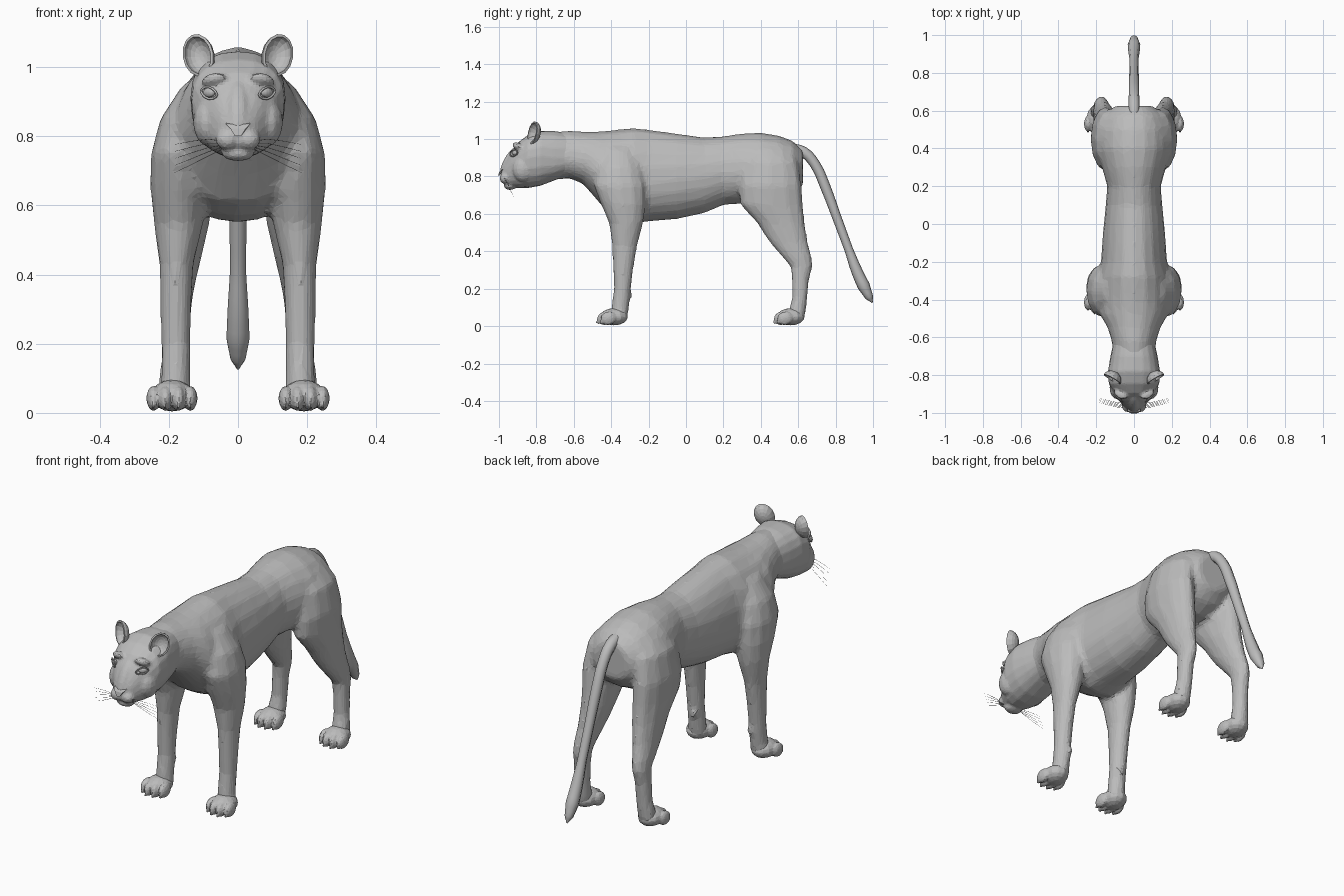
import bpy, bmesh, math
from mathutils import Matrix, Vector, Euler

if "Cube" in bpy.data.objects:
    bpy.data.objects.remove(bpy.data.objects["Cube"])

fur = bpy.data.materials.new("grey_fur")
fur.use_nodes = True
GREY = (0.5, 0.5, 0.5, 1)
fur.diffuse_color = GREY
fur.node_tree.nodes["Principled BSDF"].inputs["Base Color"].default_value = GREY


def loft(bm, rings):
    """Skin a list of point rings and cap both ends."""
    rows = [[bm.verts.new(p) for p in ring] for ring in rings]
    n = len(rows[0])
    for a, b in zip(rows, rows[1:]):
        for i in range(n):
            j = (i + 1) % n
            bm.faces.new((a[i], a[j], b[j], b[i]))
    bm.faces.new(rows[0])
    bm.faces.new(rows[-1])


def angles(n):
    return [2 * math.pi * i / n for i in range(n)]


def spine_ring(y, w, mid, top, low, n=20, square=1.0):
    """Cross-section across the body, widest at height mid."""
    ring = []
    for t in angles(n):
        c, s = math.cos(t), math.sin(t)
        c = math.copysign(abs(c) ** square, c)
        s = math.copysign(abs(s) ** square, s)
        ring.append((w * c, y, mid + s * ((top - mid) if s > 0 else (mid - low))))
    return ring


def leg_ring(side, z, x, rx, y, ry, n=12):
    return [(side * (x + rx * math.cos(t)), y + ry * math.sin(t), z) for t in angles(n)]


def blob(bm, centre, size, tilt=(0, 0, 0), u=12, v=8):
    m = Matrix.LocRotScale(Vector(centre), Euler(tilt), Vector(size))
    return bmesh.ops.create_uvsphere(bm, u_segments=u, v_segments=v, radius=1, matrix=m)["verts"]


def finish(name, bm):
    bmesh.ops.recalc_face_normals(bm, faces=bm.faces)
    mesh = bpy.data.meshes.new(name)
    bm.to_mesh(mesh)
    bm.free()
    mesh.materials.append(fur)
    ob = bpy.data.objects.new(name, mesh)
    bpy.context.scene.collection.objects.link(ob)
    return ob


def sculpt(ob, voxel, smooth, ratio):
    """Fuse overlapping forms into one faceted skin."""
    m = ob.modifiers.new("fuse", "REMESH")
    m.mode, m.voxel_size = "VOXEL", voxel
    if smooth:
        m = ob.modifiers.new("soften", "SMOOTH")
        m.iterations = smooth
    m = ob.modifiers.new("facets", "DECIMATE")
    m.ratio, m.use_symmetry, m.symmetry_axis = ratio, True, "X"


def tube(name, paths, depth, sides=2, smooth=False):
    """Tapered tubes; each path point is (x, y, z, radius)."""
    cu = bpy.data.curves.new(name, "CURVE")
    cu.dimensions, cu.bevel_depth, cu.bevel_resolution = "3D", depth, sides
    cu.resolution_u, cu.use_fill_caps = 3, True
    for path in paths:
        sp = cu.splines.new("BEZIER" if smooth else "POLY")
        pts = sp.bezier_points if smooth else sp.points
        pts.add(len(path) - 1)
        for p, q in zip(pts, path):
            p.co = q[:3] if smooth else (*q[:3], 1)
            p.radius = q[3]
            if smooth:
                p.handle_left_type = p.handle_right_type = "AUTO"
    cu.materials.append(fur)
    ob = bpy.data.objects.new(name, cu)
    bpy.context.scene.collection.objects.link(ob)
    return ob


# Trunk: neck, chest, belly and rump (y, half width, widest z, top, bottom)
bm = bmesh.new()
trunk = [(-.74, .105, .9, 1.035, .78), (-.62, .118, .9, 1.045, .79), (-.55, .14, .88, 1.04, .76),
         (-.48, .18, .82, 1.04, .68), (-.42, .2, .75, 1.045, .61), (-.35, .205, .72, 1.052, .57),
         (-.28, .2, .72, 1.06, .55), (-.2, .175, .76, 1.05, .56), (-.05, .165, .78, 1.03, .572),
         (.1, .15, .8, 1.008, .605), (.2, .142, .82, 1.015, .648), (.3, .17, .82, 1.03, .655),
         (.4, .2, .8, 1.035, .65), (.5, .197, .8, 1.018, .655), (.57, .17, .82, .99, .69),
         (.625, .1, .84, .94, .75)]
loft(bm, [spine_ring(*r) for r in trunk])

# Legs (z, x, x radius, y, y radius)
fore = [(.95, .11, .05, -.36, .08), (.85, .155, .07, -.36, .12), (.75, .172, .08, -.355, .14),
        (.65, .17, .084, -.335, .12), (.55, .172, .072, -.32, .092), (.43, .178, .05, -.328, .068),
        (.3, .18, .045, -.336, .054), (.2, .18, .043, -.34, .046), (.1, .18, .043, -.352, .047),
        (.03, .185, .05, -.36, .045)]
hind = [(.95, .1, .05, .45, .1), (.88, .13, .075, .45, .15), (.75, .15, .08, .45, .17),
        (.65, .148, .077, .458, .17), (.55, .15, .068, .508, .128), (.45, .16, .055, .548, .104),
        (.37, .17, .046, .593, .08), (.32, .173, .041, .618, .06), (.25, .178, .039, .612, .047),
        (.15, .182, .04, .608, .041), (.08, .187, .045, .595, .047), (.03, .19, .045, .585, .045)]
for side in (1, -1):
    for leg in (fore, hind):
        loft(bm, [leg_ring(side, *r) for r in leg])
    blob(bm, (side * .165, -.298, .165), (.014, .014, .022))
sculpt(finish("body", bm), .014, 4, .16)

# Paws: pad, four toes and claws
for name, y in (("front_paws", -.36), ("hind_paws", .585)):
    bm = bmesh.new()
    for side in (1, -1):
        blob(bm, (side * .19, y - .025, .05), (.062, .075, .046))
        for i, (dx, reach) in enumerate(((-.052, .055), (-.018, .073), (.02, .073), (.054, .055))):
            blob(bm, (side * (.19 + dx), y - reach, .042), (.021, .043, .036), (.25, 0, 0))
            blob(bm, (side * (.19 + dx), y - reach - .035, .022), (.006, .014, .011), u=8, v=6)
    sculpt(finish(name, bm), .006, 1, .2)

# Head: skull with cheeks, brow, bridge, muzzle pads and chin
bm = bmesh.new()
skull = [(-.985, .03, .81, .85, .775), (-.965, .055, .81, .885, .757), (-.935, .08, .83, .935, .745),
         (-.895, .11, .86, .985, .738), (-.845, .134, .9, 1.022, .738), (-.78, .138, .91, 1.045, .75),
         (-.7, .125, .9, 1.043, .78), (-.63, .11, .9, 1.03, .81)]
loft(bm, [spine_ring(*r, square=.85) for r in skull])
blob(bm, (0, -.945, .88), (.034, .03, .09), (-.5, 0, 0))
blob(bm, (0, -.94, .75), (.048, .035, .022))
for side in (1, -1):
    blob(bm, (side * .03, -.965, .79), (.036, .032, .03))
    blob(bm, (side * .085, -.87, .84), (.045, .06, .07))
    blob(bm, (side * .07, -.9, .962), (.04, .026, .018), (-.4, side * .25, side * .5))
sculpt(finish("head", bm), .008, 2, .22)

# Nose
bm = bmesh.new()
loft(bm, [[(-w, y, z), (w, y, z), (w * .4, y - .004, z - .022), (-w * .4, y - .004, z - .022)]
          for y, w, z in ((-.965, .034, .842), (-.99, .034, .834), (-1.0, .022, .822))])
finish("nose", bm)

# Eyes: eyeballs with almond lids
bm = bmesh.new()
lids = []
for side in (1, -1):
    blob(bm, (side * .083, -.913, .926), (.022, .012, .014), (0, 0, side * .75))
    lid = []
    for t in angles(12):
        c, s = math.cos(t), math.sin(t)
        lid.append((side * (.084 + .023 * c), -.922 + .02 * c, .925 + .017 * s * abs(s) ** .3 + .005 * c, 1))
    lids.append(lid + lid[:1])
finish("eyes", bm)
tube("eyelids", lids, .0035, 1)

# Ears: cupped half shells opening forward and outward
bm = bmesh.new()
for side in (1, -1):
    verts = bmesh.ops.create_uvsphere(bm, u_segments=14, v_segments=10, radius=1)["verts"]
    bmesh.ops.delete(bm, geom=[v for v in verts if v.co.z > .05], context="VERTS")
    shell = [v for v in verts if v.is_valid]
    turn = Euler((math.radians(82), math.radians(side * 22), math.radians(side * 25)))
    bmesh.ops.transform(bm, verts=shell, matrix=Matrix.LocRotScale(
        Vector((side * .116, -.822, 1.034)), turn, Vector((.045, .06, .04))))
ears = finish("ears", bm)
rim = ears.modifiers.new("thickness", "SOLIDIFY")
rim.thickness, rim.offset = .008, 0

# Tail with a thicker tuft and pointed tip
tube("tail", [[(0, .56, .95, 1), (0, .63, .93, 1), (0, .69, .865, .95), (0, .745, .745, .95),
               (0, .805, .585, .85), (0, .87, .41, .8), (0, .915, .29, 1.05), (0, .95, .215, 1.15),
               (0, .98, .155, .75), (0, .996, .126, .1)]], .029, 2, smooth=True)

# Whiskers
hairs = []
for side in (1, -1):
    for i in range(5):
        rise = .03 - .014 * i
        hairs.append([(side * x, -.975 + back + .006 * i, .785 - .005 * i + rise * k - .035 * k * k, r)
                      for x, back, k, r in ((.04, 0, 0, 1), (.085, .005, .5, .9),
                                            (.135, .016, .85, .7), (.185, .03, 1.1, .3))])
tube("whiskers", hairs, .0011, 0)
